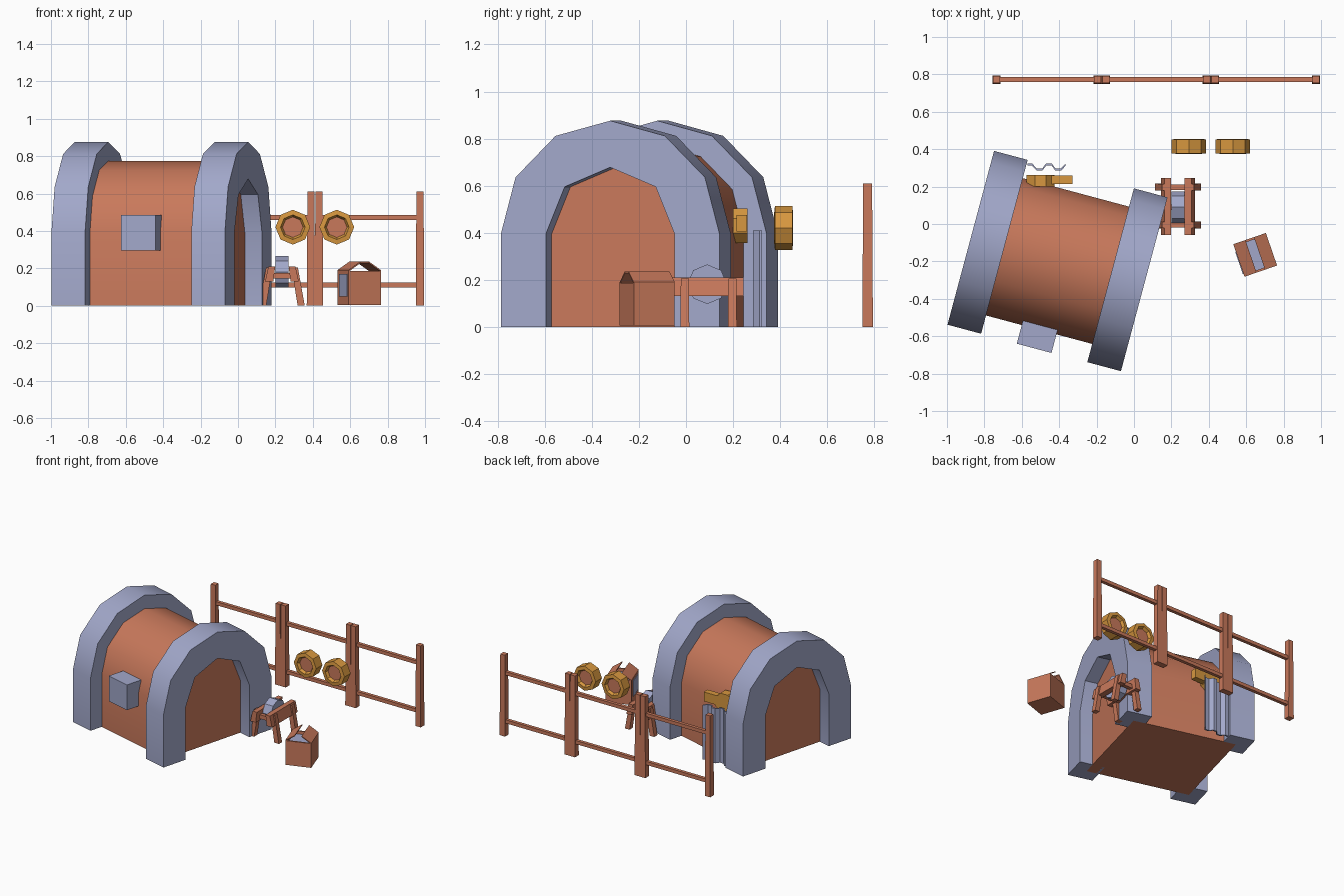
import bpy, bmesh, math
from mathutils import Vector, Matrix

if "Cube" in bpy.data.objects:
    bpy.data.objects.remove(bpy.data.objects["Cube"])


def material(name, rgb):
    m = bpy.data.materials.new(name)
    m.diffuse_color = (*rgb, 1)
    m.use_nodes = True
    m.node_tree.nodes["Principled BSDF"].inputs["Base Color"].default_value = m.diffuse_color
    return m


CLAY = material("clay orange", (0.58, 0.19, 0.105))
STONE = material("blue grey", (0.36, 0.39, 0.59))
GOLD = material("gold", (0.68, 0.31, 0.05))


def add(name, verts, faces, mat, loc=(0, 0, 0), turn=0, smooth=False):
    mesh = bpy.data.meshes.new(name)
    mesh.from_pydata(verts, [], faces)
    bm = bmesh.new()
    bm.from_mesh(mesh)
    bmesh.ops.recalc_face_normals(bm, faces=bm.faces)
    bm.to_mesh(mesh)
    bm.free()
    mesh.materials.append(mat)
    ob = bpy.data.objects.new(name, mesh)
    bpy.context.collection.objects.link(ob)
    ob.location = loc
    ob.rotation_euler.z = math.radians(turn)
    if smooth:
        bpy.context.view_layer.objects.active = ob
        ob.select_set(True)
        bpy.ops.object.shade_smooth_by_angle(angle=math.radians(35))
        ob.select_set(False)
    return ob


def prism(name, pts, a, b, axis, mat, **kw):
    """Extrude a 2D profile from a to b along the axis."""
    def place(p, t):
        return {'x': (t, p[0], p[1]), 'y': (p[0], t, p[1]), 'z': (p[0], p[1], t)}[axis]
    n = len(pts)
    verts = [place(p, a) for p in pts] + [place(p, b) for p in pts]
    faces = [list(range(n)), list(range(n, 2 * n))]
    faces += [(i, (i + 1) % n, n + (i + 1) % n, n + i) for i in range(n)]
    return add(name, verts, faces, mat, **kw)


def box(name, lo, hi, mat, **kw):
    pts = [(lo[0], lo[1]), (hi[0], lo[1]), (hi[0], hi[1]), (lo[0], hi[1])]
    return prism(name, pts, lo[2], hi[2], 'z', mat, **kw)


def post(name, p, q, w0, w1, mat):
    """Square post from p up to q, width w0 at the foot and w1 at the top."""
    c = [(-.5, -.5), (.5, -.5), (.5, .5), (-.5, .5)]
    verts = [(e[0] + u * w, e[1] + v * w, e[2]) for e, w in ((p, w0), (q, w1)) for u, v in c]
    faces = [(0, 1, 2, 3), (4, 5, 6, 7)] + [(i, (i + 1) % 4, 4 + (i + 1) % 4, 4 + i) for i in range(4)]
    return add(name, verts, faces, mat)


def half_arch(r, steps, zc=0.395):
    arc = [(r * math.cos(math.pi * i / steps), zc + r * math.sin(math.pi * i / steps)) for i in range(steps + 1)]
    return [(r, 0)] + arc + [(-r, 0)]


def ngon(cx, cz, r, n=8, start=0.0):
    return [(cx + r * math.cos(start + 2 * math.pi * i / n), cz + r * math.sin(start + 2 * math.pi * i / n))
            for i in range(n)]


# Vaulted hut, turned 15 degrees
hut = dict(loc=(-0.409, -0.198, 0), turn=-15)
prism("hut_body", half_arch(0.38, 6), -0.385, 0.385, 'x', CLAY, smooth=True, **hut)
ring = half_arch(0.481, 6) + half_arch(0.283, 4)[::-1]
for side, x0 in (("left", -0.48), ("right", 0.294)):
    prism(side + "_stone_arch", ring, x0, x0 + 0.186, 'x', STONE, smooth=True, **hut)
box("window_box", (-0.096, -0.483, 0.295), (0.096, -0.34, 0.485), STONE, **hut)

# Fence of three panels
for i, cx in enumerate((-0.465, 0.12, 0.703)):
    for s in (-1, 1):
        x = cx + s * 0.27
        post(f"fence_post_{i}_{s}", (x, 0.772, 0), (x, 0.772, 0.61), 0.045, 0.038, CLAY)
    for z in (0.11, 0.472):
        box(f"fence_rail_{i}_{z}", (cx - 0.26, 0.76, z - 0.013), (cx + 0.26, 0.785, z + 0.013), CLAY)

# Two octagonal targets: gold rim with recessed clay centre
for i, cx in enumerate((0.293, 0.528)):
    loops = [(0.093, 0.378), (0.093, 0.452), (0.066, 0.455), (0.055, 0.435), (0.055, 0.395), (0.066, 0.375)]
    verts = [(x, y, z) for r, y in loops for x, z in ngon(cx, 0.42, r)]
    faces = [(k * 8 + j, k * 8 + (j + 1) % 8, (k + 1) % 6 * 8 + (j + 1) % 8, (k + 1) % 6 * 8 + j)
             for k in range(6) for j in range(8)]
    add(f"target_rim_{i}", verts, faces, GOLD)
    prism(f"target_centre_{i}", ngon(cx, 0.42, 0.058), 0.395, 0.435, 'y', CLAY)

# Corrugated panel leaning at the back of the hut
wave = [(-0.57, 0.312), (-0.545, 0.312), (-0.52, 0.285), (-0.49, 0.285), (-0.47, 0.312),
        (-0.44, 0.312), (-0.42, 0.285), (-0.39, 0.285), (-0.365, 0.312)]
prism("corrugated_panel", wave + [(x, y + 0.012) for x, y in wave[::-1]], 0, 0.41, 'z', STONE)

# Gold fitting behind the panel
prism("gold_fitting_disc", ngon(-0.5, 0.43, 0.08, 8, math.pi / 8), 0.2, 0.262, 'y', GOLD)
box("gold_fitting_arm", (-0.46, 0.215, 0.405), (-0.33, 0.26, 0.475), GOLD)

# Grindstone on a trestle
for s in (-1, 1):
    x = 0.235 + s * 0.06
    prism(f"trestle_beam_{s}", [(x - 0.022 + s * 0.008, 0.13), (x + 0.022 + s * 0.008, 0.13),
                                (x + 0.018 - s * 0.006, 0.21), (x - 0.018 - s * 0.006, 0.21)],
          -0.06, 0.245, 'y', CLAY)
    for y in (-0.005, 0.197):
        post(f"trestle_leg_{s}_{y}", (0.235 + s * 0.103, y, 0), (0.235 + s * 0.068, y, 0.205), 0.038, 0.034, CLAY)
for y in (-0.005, 0.09, 0.197):
    box(f"trestle_bar_{y}", (0.165, y - 0.014, 0.145), (0.305, y + 0.014, 0.175), CLAY)
prism("grindstone", ngon(0.09, 0.181, 0.084), 0.2, 0.27, 'x', STONE)

# Open crate with two raised flaps and a grey label
crate = dict(loc=(0.648, -0.165, 0), turn=19)
H = 0.092
box("crate_floor", (-H, -H, 0.005), (H, H, 0.02), CLAY, **crate)
for s in (-1, 1):
    lo, hi = sorted((s * H, s * (H - 0.012)))
    box(f"crate_side_{s}", (lo, -H, 0.005), (hi, H, 0.187), CLAY, **crate)
    box(f"crate_end_{s}", (-H, lo, 0.005), (H, hi, 0.187), CLAY, **crate)
    prism(f"crate_flap_{s}", [(s * H, 0.182), (s * H, 0.19), (s * 0.024, 0.236), (s * 0.024, 0.228)],
          -H, H, 'y', CLAY, **crate)
box("crate_contents", (-0.08, -0.08, 0.02), (0.08, 0.08, 0.165), STONE, **crate)
box("crate_label", (-H - 0.004, -0.075, 0.05), (-H, 0.05, 0.17), STONE, **crate)
